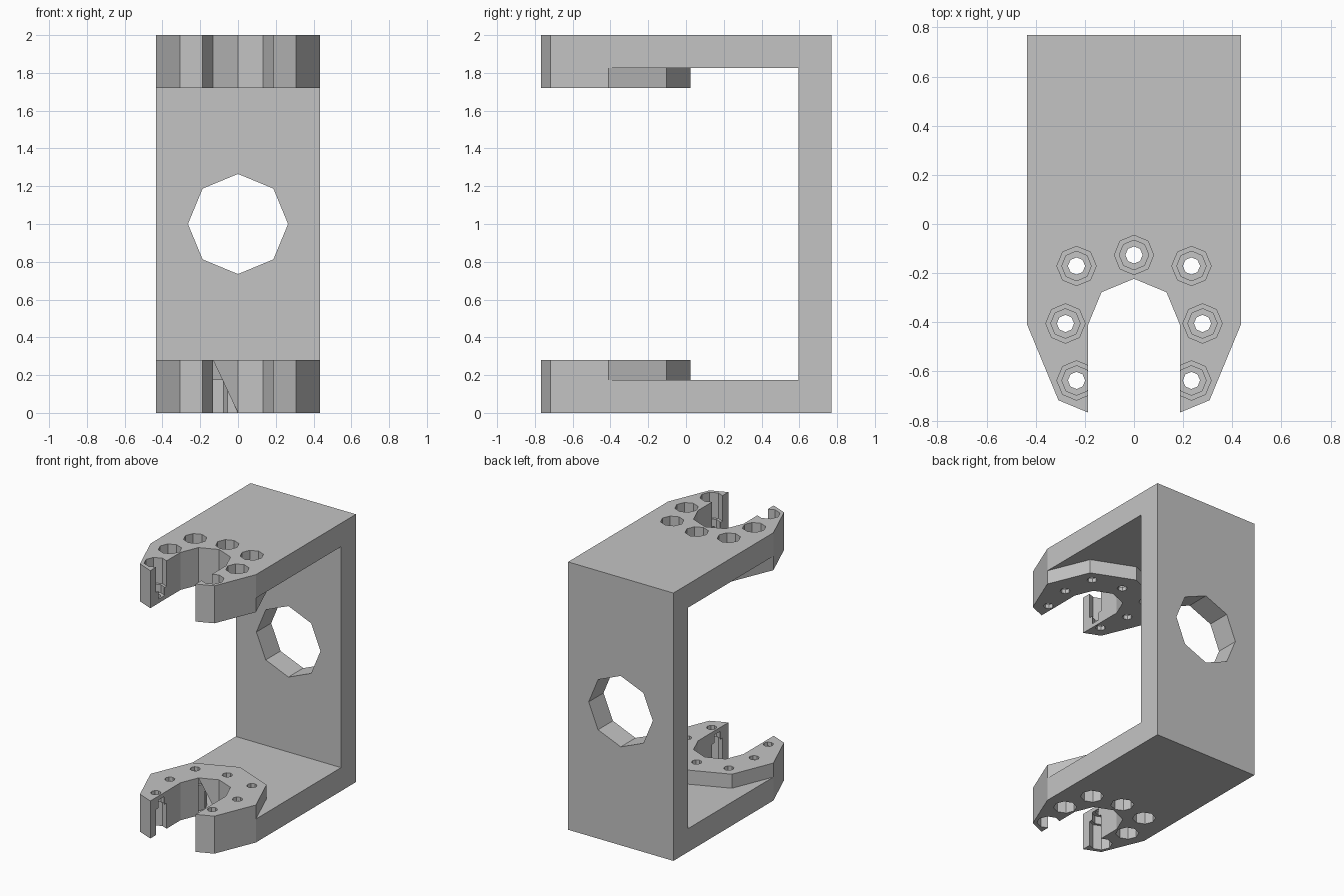
import bpy, bmesh
from math import cos, sin, pi
from mathutils import Matrix

if "Cube" in bpy.data.objects:
    bpy.data.objects.remove(bpy.data.objects["Cube"])

grey = bpy.data.materials.new("plain grey")
grey.use_nodes = True
colour = (0.55, 0.55, 0.55, 1)
grey.diffuse_color = colour
grey.node_tree.nodes["Principled BSDF"].inputs["Base Color"].default_value = colour

HALF, DEPTH = 0.435, 0.77      # half width and half depth of the bracket
RING_Y = -0.41                 # centre of the collars
ARM, COLLAR, WALL = 0.175, 0.28, 0.175
SLOT = 0.187


def octagon(r, x=0, y=0):
    return [(x + r * cos(i * pi / 4), y + r * sin(i * pi / 4)) for i in range(8)]


def prism(name, plan, low, high):
    """Extrude a flat outline upwards from low to high."""
    bm = bmesh.new()
    face = bm.faces.new([bm.verts.new((x, y, low)) for x, y in plan])
    top = bmesh.ops.extrude_face_region(bm, geom=[face])["geom"]
    bmesh.ops.translate(bm, vec=(0, 0, high - low),
                        verts=[v for v in top if isinstance(v, bmesh.types.BMVert)])
    bmesh.ops.recalc_face_normals(bm, faces=bm.faces)
    mesh = bpy.data.meshes.new(name)
    bm.to_mesh(mesh)
    bm.free()
    mesh.materials.append(grey)
    obj = bpy.data.objects.new(name, mesh)
    bpy.context.scene.collection.objects.link(obj)
    return obj


def combine(target, tool, operation):
    """Apply a boolean and remove the tool."""
    mod = target.modifiers.new(operation.lower(), 'BOOLEAN')
    mod.operation, mod.solver, mod.object = operation, 'EXACT', tool
    bpy.context.view_layer.objects.active = target
    bpy.ops.object.modifier_apply(modifier=mod.name)
    bpy.data.objects.remove(tool)


def mirrored(half):
    """Complete a right-half outline that runs from front to back."""
    return half + [(-x, y) for x, y in reversed(half)]


# Back wall with its round opening
wall = [(-HALF, DEPTH - WALL), (HALF, DEPTH - WALL), (HALF, DEPTH), (-HALF, DEPTH)]
bracket = prism("clamp_bracket", wall, 0, 2)
opening = prism("opening_cutter", octagon(0.265), -1, 1)
opening.data.transform(Matrix.Translation((0, 0, 1)) @ Matrix.Rotation(pi / 2, 4, 'X'))
combine(bracket, opening, 'DIFFERENCE')

# Screw positions round the slot
screws = [(0, -0.126)]
for side in (-1, 1):
    screws += [(side * 0.234, -0.171), (side * 0.279, -0.405), (side * 0.234, -0.637)]

ring = octagon(HALF, 0, RING_Y)
arm_plan = mirrored([ring[6], ring[7], ring[0], (HALF, DEPTH)])
arm_plan = arm_plan[:-1]       # the front point is shared by both halves
slot_arc = octagon(SLOT, 0, RING_Y)[:5]
slot_plan = [(-SLOT, -1), (SLOT, -1)] + slot_arc

for flip in (False, True):
    def level(depth):
        """Height at a given depth below the outer face of this arm."""
        return depth if flip else 2 - depth

    def layer(name, plan, a, b):
        return prism(name, plan, *sorted((level(a), level(b))))

    # Arm plate and thicker collar
    arm = layer("arm", arm_plan, 0, ARM)
    combine(arm, layer("collar", ring, 0, COLLAR), 'UNION')
    # Open slot at the front
    combine(arm, layer("slot_cutter", slot_plan, -0.1, 0.5), 'DIFFERENCE')
    # Stepped screw holes
    for x, y in screws:
        for radius, depth in ((0.08, 0.19), (0.06, 0.25), (0.035, 0.4)):
            combine(arm, layer("hole_cutter", octagon(radius, x, y), -0.1, depth), 'DIFFERENCE')
    combine(bracket, arm, 'UNION')
